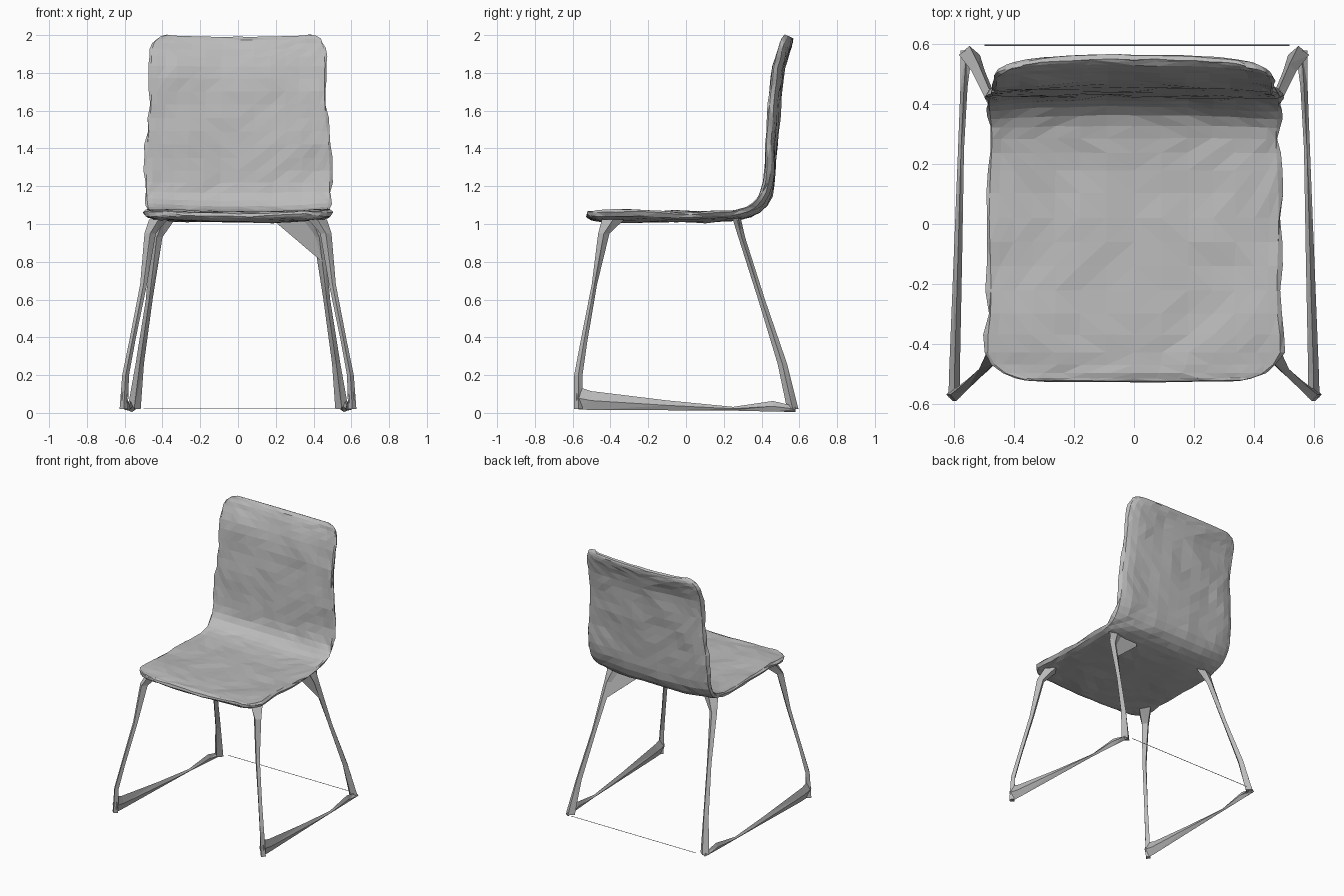
import bpy, bmesh, random
from mathutils import Vector, noise

random.seed(4)
cube = bpy.data.objects.get("Cube")
if cube:
    bpy.data.objects.remove(cube)

grey = bpy.data.materials.new("light grey")
grey.use_nodes = True
colour = (0.5, 0.5, 0.5, 1)
grey.diffuse_color = colour
grey.node_tree.nodes["Principled BSDF"].inputs["Base Color"].default_value = colour


def loft(name, rings):
    """Skin closed rings of equal length, cap both ends, shade flat."""
    bm = bmesh.new()
    loops = [[bm.verts.new(p) for p in ring] for ring in rings]
    count = len(loops[0])
    for low, high in zip(loops, loops[1:]):
        for i in range(count):
            j = (i + 1) % count
            bm.faces.new((low[i], low[j], high[j], high[i]))
    bm.faces.new(loops[0])
    bm.faces.new(loops[-1])
    bmesh.ops.triangulate(bm, faces=bm.faces[:])
    bmesh.ops.recalc_face_normals(bm, faces=bm.faces[:])
    mesh = bpy.data.meshes.new(name)
    bm.to_mesh(mesh)
    bm.free()
    mesh.materials.append(grey)
    obj = bpy.data.objects.new(name, mesh)
    bpy.context.collection.objects.link(obj)
    return obj


def spline(points, steps):
    """Smooth curve through the points, with extra samples between them."""
    pts = [Vector(p) for p in points]
    out = []
    for i in range(len(pts) - 1):
        a, b, c, d = pts[max(i - 1, 0)], pts[i], pts[i + 1], pts[min(i + 2, len(pts) - 1)]
        for k in range(steps):
            t = k / steps
            out.append(b + (c - a) * t / 2 + (a * 2 - b * 5 + c * 4 - d) * t * t / 2
                       + (b * 3 - a - c * 3 + d) * t ** 3 / 2)
    return out + [pts[-1]]


# One-piece seat and backrest: y, z, half width, half thickness
profile = [
    (-.525, 1.055, .36, .008), (-.5, 1.05, .44, .02), (-.43, 1.045, .5, .027),
    (-.3, 1.042, .49, .027), (-.14, 1.04, .49, .025), (.02, 1.04, .495, .025),
    (.18, 1.04, .49, .022), (.29, 1.05, .485, .022), (.37, 1.085, .49, .022),
    (.425, 1.16, .495, .023), (.445, 1.28, .495, .024), (.452, 1.42, .49, .025),
    (.46, 1.56, .475, .025), (.472, 1.7, .468, .024), (.492, 1.83, .47, .022),
    (.52, 1.92, .465, .02), (.538, 1.97, .435, .018), (.548, 1.992, .38, .008)]
path = spline(profile, 2)
spans = [i / 8 - 1 for i in range(17)]
rings = []
for i, (y, z, width, thick) in enumerate(path):
    before, after = path[max(i - 1, 0)], path[min(i + 1, len(path) - 1)]
    normal = Vector((0, before[1] - after[1], after[0] - before[0])).normalized()
    dish = .022 + .018 * max(0, z - 1.1)
    ring = []
    for side, row in ((1, spans), (-1, spans[-2:0:-1])):
        for u in row:
            x = width * (u * 1.5 - u ** 3 * .5)
            height = side * thick * (1 - abs(u) ** 4) ** .5 + dish * (u * u - .25)
            height += .012 * noise.noise(Vector((x * 5, y * 5, z * 5)))
            height += random.uniform(-.003, .003)
            edge = random.uniform(-.008, .008) if abs(u) == 1 else 0
            ring.append(Vector((x + edge, y, z)) + normal * height)
    rings.append(ring)
loft("seat_shell", rings)


# Legs and runners: centre x, y, z, then half sizes across x and along the other axis
def strut(name, side, stations, upright):
    rings = []
    for x, y, z, a, b in stations:
        other = Vector((0, b, 0)) if upright else Vector((0, 0, b))
        across = Vector((a, 0, 0))
        centre = Vector((x * side, y, z))
        rings.append([centre + across, centre + other, centre - across, centre - other])
    loft(name, rings)


for label, side in (("left", 1), ("right", -1)):
    strut(label + "_front_leg", side, [
        (.42, -.385, 1.025, .05, .06), (.465, -.435, .95, .03, .03),
        (.5, -.485, .68, .018, .014), (.56, -.54, .38, .016, .018),
        (.595, -.57, .2, .018, .022), (.605, -.57, .02, .022, .022)], True)
    strut(label + "_back_leg", side, [
        (.39, .268, 1.03, .06, .022), (.43, .295, .93, .03, .018),
        (.47, .4, .6, .018, .018), (.52, .51, .26, .022, .025),
        (.55, .565, .02, .035, .03)], True)
    strut(label + "_runner", side, [
        (.6, -.58, .08, .02, .06), (.6, -.5, .065, .018, .05),
        (.588, -.1, .04, .014, .026), (.578, .25, .022, .01, .01),
        (.568, .46, .035, .012, .028), (.56, .58, .02, .02, .015)], False)

# Bracing web under the seat beside the left back leg
loft("left_back_gusset", [
    [Vector((.21, y, 1.03)), Vector((.21, y, 1.0)), Vector((.445, y + .05, .8)),
     Vector((.45, y, 1.03))] for y in (.268, .276)])

# Hair-thin tie between the back feet
tie = [Vector((0, .597, .022)) + d for d in
       (Vector((0, .002, 0)), Vector((0, 0, .003)), Vector((0, -.002, 0)))]
loft("back_floor_tie", [[p + Vector((x, 0, 0)) for p in tie] for x in (-.5, .52)])
